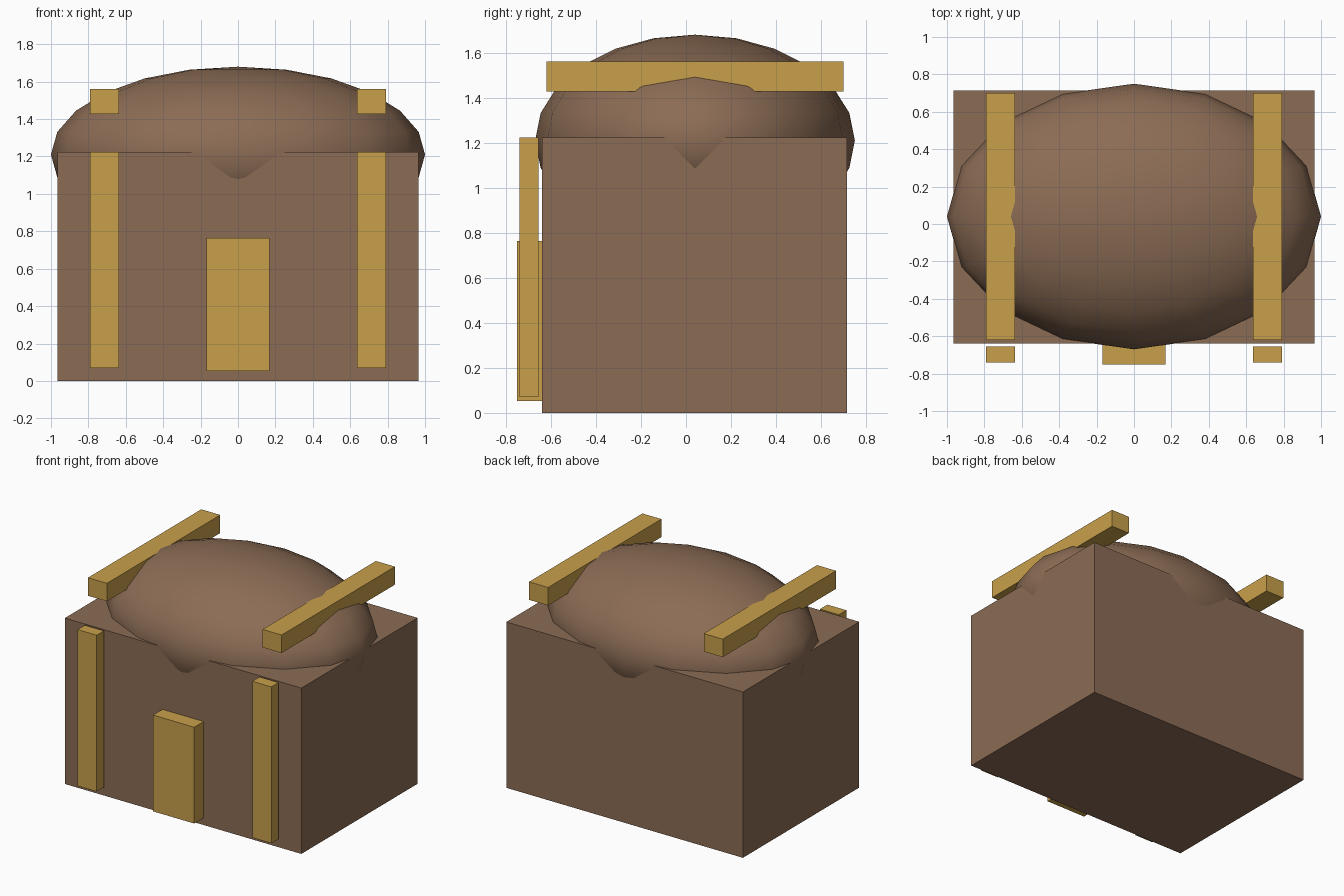
import bpy
from mathutils import Matrix, Vector

if "Cube" in bpy.data.objects:
    bpy.data.objects.remove(bpy.data.objects["Cube"])


def material(name, rgb):
    m = bpy.data.materials.new(name)
    m.diffuse_color = (*rgb, 1)
    m.use_nodes = True
    m.node_tree.nodes["Principled BSDF"].inputs["Base Color"].default_value = m.diffuse_color
    return m


wood = material("wood", (0.26, 0.15, 0.09))
brass = material("brass", (0.58, 0.35, 0.07))


def box(name, x, y, z, mat):
    """Box spanning the (min, max) pairs given per axis."""
    bpy.ops.mesh.primitive_cube_add(size=1)
    ob = bpy.context.object
    ob.name = name
    spans = (x, y, z)
    size = Vector([b - a for a, b in spans])
    mid = Vector([(a + b) / 2 for a, b in spans])
    ob.data.transform(Matrix.LocRotScale(mid, None, size))
    ob.data.materials.append(mat)
    return ob


# Chest body
box("chest_body", (-0.965, 0.965), (-0.64, 0.715), (0, 1.223), wood)

# Domed lid: flattened sphere sunk into the body
bpy.ops.mesh.primitive_uv_sphere_add(segments=16, ring_count=12, radius=1)
lid = bpy.context.object
lid.name = "domed_lid"
lid.data.transform(Matrix.LocRotScale(Vector((0, 0.04, 1.21)), None, Vector((1.0, 0.71, 0.47))))
lid.data.materials.append(wood)
bpy.ops.object.shade_smooth()

# Straps on the front and over the lid, one pair per side
for side, x in (("left", (-0.79, -0.635)), ("right", (0.635, 0.79))):
    box(f"front_strap_{side}", x, (-0.74, -0.655), (0.07, 1.223), brass)
    box(f"lid_strap_{side}", x, (-0.62, 0.70), (1.427, 1.56), brass)

# Lock plate
box("lock_plate", (-0.168, 0.168), (-0.75, -0.62), (0.053, 0.763), brass)
